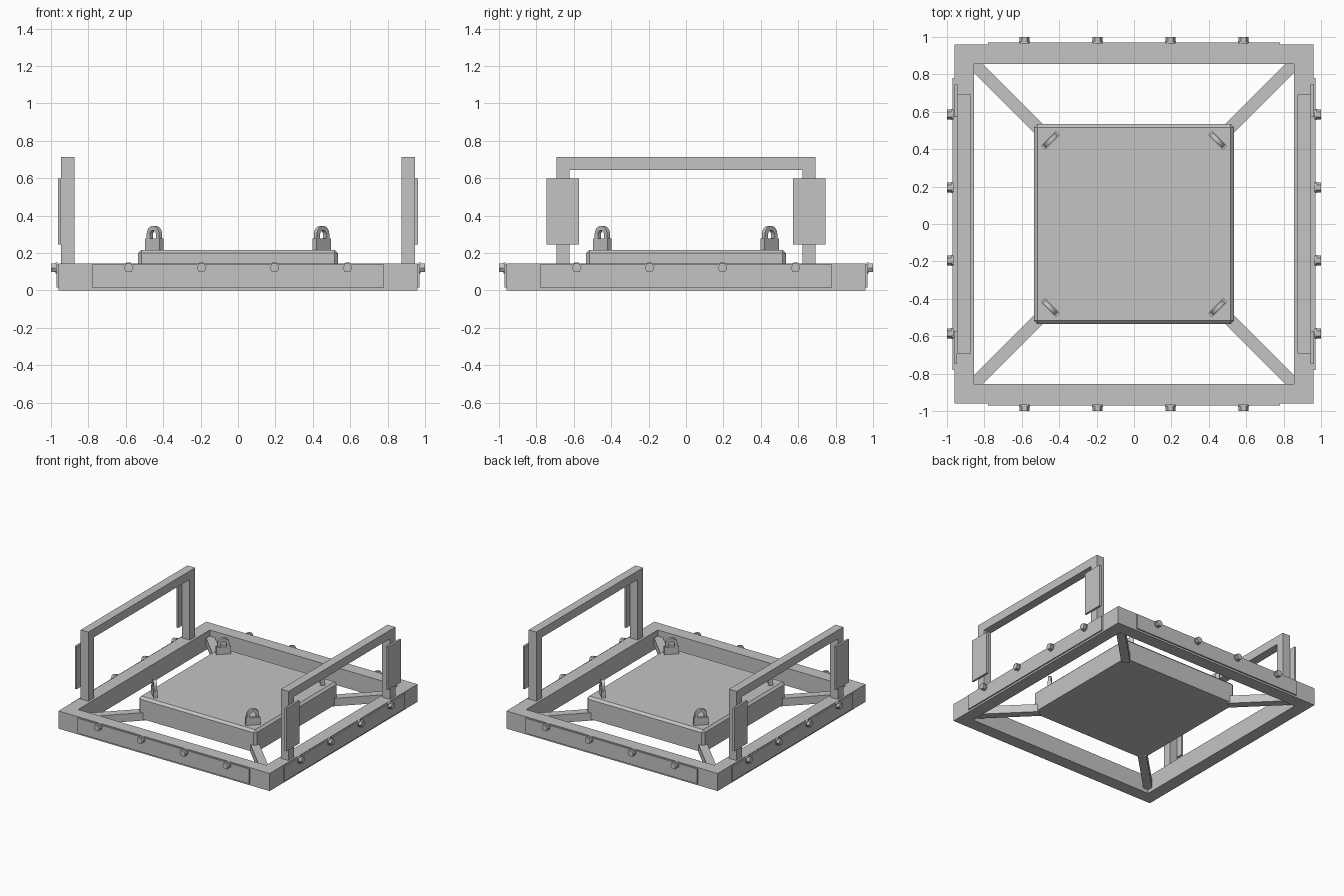
import bpy, bmesh, math
from mathutils import Matrix, Vector

if "Cube" in bpy.data.objects:
    bpy.data.objects.remove(bpy.data.objects["Cube"], do_unlink=True)

steel = bpy.data.materials.new("plain_grey_steel")
steel.use_nodes = True
GREY = (0.55, 0.55, 0.55, 1)
steel.diffuse_color = GREY
steel.node_tree.nodes["Principled BSDF"].inputs["Base Color"].default_value = GREY


def finish(name, bm, matrix=Matrix()):
    bmesh.ops.recalc_face_normals(bm, faces=bm.faces)
    mesh = bpy.data.meshes.new(name)
    bm.to_mesh(mesh)
    bm.free()
    mesh.materials.append(steel)
    obj = bpy.data.objects.new(name, mesh)
    obj.matrix_world = matrix
    bpy.context.collection.objects.link(obj)
    return obj


def box(name, low, high, matrix=Matrix(), bevel=0):
    # Optional chamfer leaves the bottom edges square
    low, high = Vector(low), Vector(high)
    bm = bmesh.new()
    place = Matrix.Translation((low + high) / 2) @ Matrix.Diagonal((*(high - low), 1))
    bmesh.ops.create_cube(bm, size=1, matrix=place)
    if bevel:
        middle = (low.z + high.z) / 2
        edges = [e for e in bm.edges if any(v.co.z > middle for v in e.verts)]
        bmesh.ops.bevel(bm, geom=edges, offset=bevel, segments=1, affect='EDGES')
    return finish(name, bm, matrix)


def turn(degrees):
    return Matrix.Rotation(math.radians(degrees), 4, 'Z')


# Square base frame, swept from a rectangular section around four corners
OUT, IN, TOP = 0.96, 0.855, 0.145
bm = bmesh.new()
section = [(OUT, 0), (OUT, TOP), (IN, TOP), (IN, 0)]
corners = [(-1, -1), (1, -1), (1, 1), (-1, 1)]
rings = [[bm.verts.new((sx * r, sy * r, z)) for r, z in section] for sx, sy in corners]
for i in range(4):
    a, b = rings[i], rings[(i + 1) % 4]
    for j in range(4):
        k = (j + 1) % 4
        bm.faces.new((a[j], b[j], b[k], a[k]))
finish("base_frame", bm)

# Chamfered centre slab
box("centre_slab", (-0.535, -0.535, 0.04), (0.535, 0.535, 0.217), bevel=0.018)


def hex_bolt(name, x, matrix):
    # Washer, then hexagonal head, pointing out along -y
    bm = bmesh.new()
    for radius, sides, near, far in ((0.03, 16, 0.965, 0.977), (0.026, 6, 0.972, 1.0)):
        place = Matrix.Translation((x, -(near + far) / 2, 0.12)) @ Matrix.Rotation(math.pi / 2, 4, 'X')
        place = place @ turn(30)
        bmesh.ops.create_cone(bm, cap_ends=True, segments=sides, radius1=radius,
                              radius2=radius, depth=far - near, matrix=place)
    finish(name, bm, matrix)


# Bolted cover strips on the four sides
for side, angle in (("front", 0), ("left", 90), ("back", 180), ("right", 270)):
    m = turn(angle)
    box(side + "_strip", (-0.78, -0.971, 0.015), (0.78, -0.955, 0.138), m)
    for n in range(4):
        hex_bolt(f"{side}_bolt_{n + 1}", -0.585 + 0.39 * n, m)


def lifting_eye(name, matrix):
    # Flat arch with a slot, standing on a small block
    box(name + "_block", (-0.055, -0.015, 0.21), (0.055, 0.015, 0.277), matrix)
    bm = bmesh.new()
    loops = []
    for y in (-0.012, 0.012):
        for radius in (0.047, 0.023):
            arc = [(radius * math.cos(math.pi * i / 12), 0.298 + radius * math.sin(math.pi * i / 12))
                   for i in range(13)]
            path = [(radius, 0.265)] + arc + [(-radius, 0.265)]
            loops.append([bm.verts.new((x, y, z)) for x, z in path])
    around = [loops[0], loops[1], loops[3], loops[2]]
    for a, b in zip(around, around[1:] + around[:1]):
        for i in range(len(a) - 1):
            bm.faces.new((a[i], a[i + 1], b[i + 1], b[i]))
    for i in (0, -1):
        bm.faces.new([loop[i] for loop in around])
    finish(name + "_arch", bm, matrix)


# Diagonal struts and lifting eyes at each corner
DIAG = math.sqrt(2)
for n in range(4):
    m = turn(45 + 90 * n)
    box(f"diagonal_strut_{n + 1}", (0.5 * DIAG, -0.033, 0.03), (0.86 * DIAG, 0.033, 0.095), m)
    lifting_eye(f"lifting_eye_{n + 1}", m @ Matrix.Translation((0.447 * DIAG, 0, 0)) @ turn(90))

# Handle hoops with guard plates on their outer faces
for side, angle in (("left", 0), ("right", 180)):
    m = turn(angle)
    box(side + "_handle_rail", (0.875, -0.693, 0.643), (0.945, 0.693, 0.713), m)
    for end, s in (("first", 1), ("second", -1)):
        ys = sorted((s * 0.623, s * 0.693))
        box(f"{side}_{end}_post", (0.875, ys[0], TOP), (0.945, ys[1], 0.643), m)
        ys = sorted((s * 0.573, s * 0.745))
        box(f"{side}_{end}_guard_plate", (0.945, ys[0], 0.245), (0.962, ys[1], 0.597), m)
